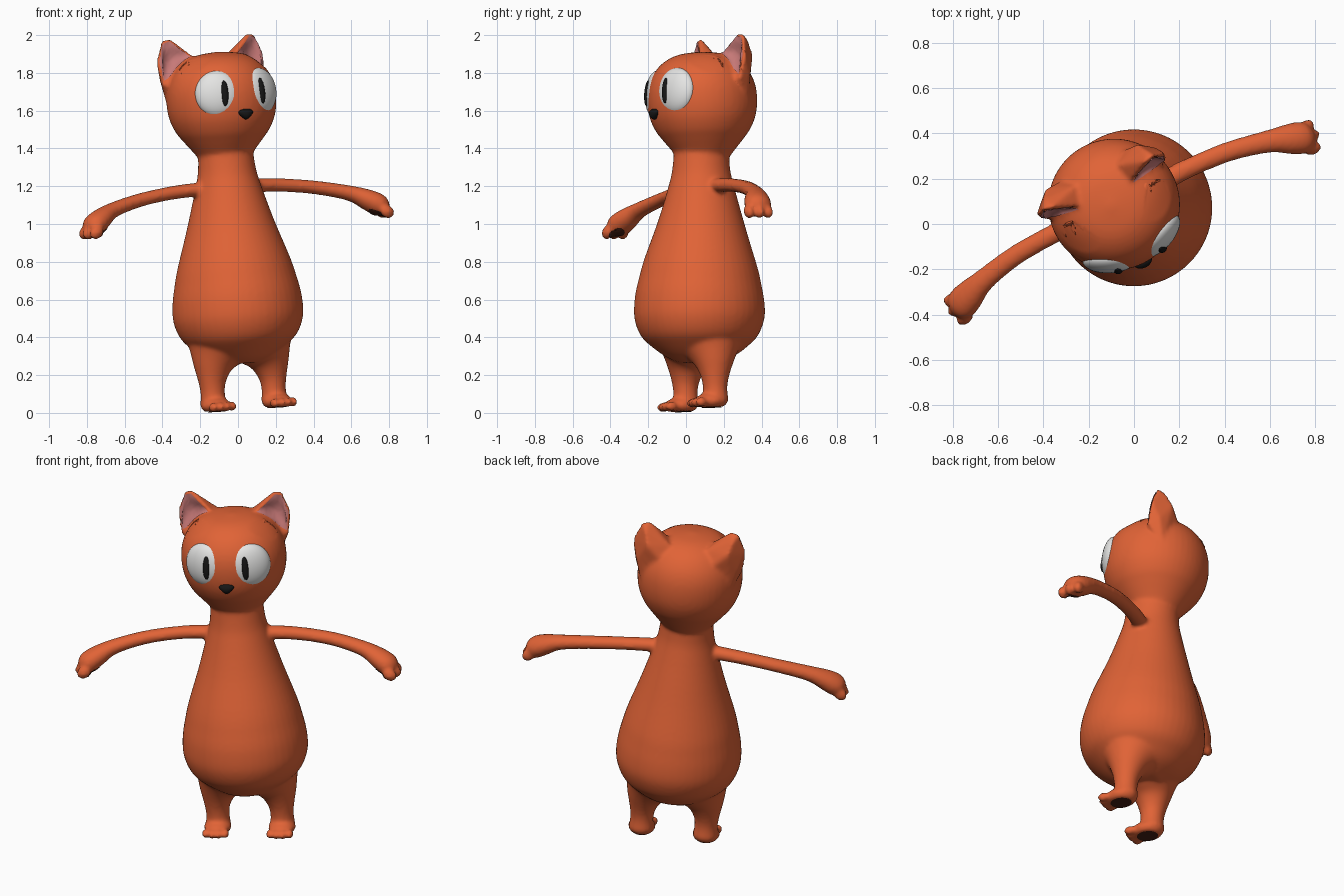
import bpy, bmesh, math
from mathutils import Matrix, Vector

if "Cube" in bpy.data.objects:
    bpy.data.objects.remove(bpy.data.objects["Cube"])

# Whole figure is turned and leans slightly to one side
POSE = (Matrix.Translation((0.052, 0.043, 0)) @ Matrix.Rotation(math.radians(26), 4, 'Z')
        @ Matrix.Rotation(math.radians(-3.7), 4, 'Y'))


def material(name, rgb):
    m = bpy.data.materials.new(name)
    m.diffuse_color = (*rgb, 1)
    m.use_nodes = True
    m.node_tree.nodes["Principled BSDF"].inputs["Base Color"].default_value = m.diffuse_color
    return m


ORANGE = material("orange_fur", (0.75, 0.125, 0.037))
WHITE = material("eye_white", (0.78, 0.78, 0.77))
BLACK = material("black", (0.008, 0.008, 0.008))
PINK = material("ear_pink", (0.57, 0.19, 0.185))
BROWN = material("pad_brown", (0.06, 0.014, 0.007))


def add_object(name, bm, mat):
    bmesh.ops.recalc_face_normals(bm, faces=bm.faces[:])
    me = bpy.data.meshes.new(name)
    bm.to_mesh(me)
    bm.free()
    me.materials.append(mat)
    me.shade_smooth()
    ob = bpy.data.objects.new(name, me)
    bpy.context.collection.objects.link(ob)
    ob.matrix_world = POSE
    return ob


def catmull(pts, n=4):
    pts = [Vector(p) for p in pts]
    out = []
    for i in range(len(pts) - 1):
        a, b, c, d = pts[max(i - 1, 0)], pts[i], pts[i + 1], pts[min(i + 2, len(pts) - 1)]
        for k in range(n):
            t = k / n
            out.append(0.5 * (2 * b + (c - a) * t + (2 * a - 5 * b + 4 * c - d) * t * t
                              + (3 * b - a - 3 * c + d) * t ** 3))
    return out + [pts[-1]]


def tube(bm, rings, flat=1.0, seg=32):
    """Capped tube through (x, y, z, radius) points."""
    rings = catmull(rings)
    loops = []
    for i, p in enumerate(rings):
        t = (rings[min(i + 1, len(rings) - 1)] - rings[max(i - 1, 0)]).to_3d().normalized()
        u = t.cross(Vector((0, 1, 0))).normalized()
        v = u.cross(t)
        loops.append([bm.verts.new(p.to_3d() + max(p[3], 0.004) * (
            u * flat * math.cos(a) + v * math.sin(a)))
            for a in (2 * math.pi * k / seg for k in range(seg))])
    for a, b in zip(loops, loops[1:]):
        for k in range(seg):
            j = (k + 1) % seg
            bm.faces.new((a[k], a[j], b[j], b[k]))
    bm.faces.new(loops[0])
    bm.faces.new(loops[-1])


def ball(bm, center, radii, rot=Matrix(), seg=24):
    m = Matrix.Translation(center) @ rot @ Matrix.Diagonal((*radii, 1))
    return bmesh.ops.create_uvsphere(bm, u_segments=seg, v_segments=seg // 2 + 2,
                                     radius=1, matrix=m)["verts"]


body = bmesh.new()

# Torso: pear-shaped profile (height, radius, depth offset)
torso = [(0.265, 0.10, 0.045), (0.30, 0.18, 0.045), (0.35, 0.25, 0.046), (0.41, 0.31, 0.047),
         (0.5, 0.344, 0.048), (0.6, 0.343, 0.05), (0.7, 0.324, 0.055), (0.8, 0.298, 0.06),
         (1.0, 0.232, 0.072), (1.2, 0.174, 0.08), (1.3, 0.152, 0.083), (1.45, 0.142, 0.09)]
tube(body, [(0, y, z, r) for z, r, y in torso], seg=48)

# Head: rounded, slightly flat on top
head = [(1.36, 0.14), (1.40, 0.172), (1.45, 0.213), (1.5, 0.25), (1.57, 0.28), (1.65, 0.291),
        (1.73, 0.284), (1.80, 0.256), (1.86, 0.204), (1.9, 0.125), (1.916, 0.01)]
tube(body, [(0, 0.1, z, r) for z, r in head], seg=48)

# Ear outline: inner base, two tip points, outer edge, lower corner
EAR = [(0.105, 0.15, 1.885), (0.232, 0.21, 2.004), (0.278, 0.215, 1.992),
       (0.318, 0.205, 1.88), (0.303, 0.175, 1.755)]
EAR_BACK = [(0.25, 0.255, 1.97), (0.225, 0.295, 1.89), (0.285, 0.245, 1.78), (0.25, 0.25, 1.65),
            (0.10, 0.25, 1.885), (0.11, 0.30, 1.78), (0.15, 0.15, 1.72)]

for s in (-1, 1):
    # Legs, feet and toes
    tube(body, [(s * 0.18, 0.04, 0.05, 0.07), (s * 0.18, 0.04, 0.12, 0.064),
                (s * 0.178, 0.042, 0.19, 0.077), (s * 0.165, 0.045, 0.27, 0.112),
                (s * 0.135, 0.047, 0.35, 0.168), (s * 0.11, 0.047, 0.42, 0.2)])
    foot = ball(body, (s * 0.18, 0.012, 0.05), (0.076, 0.092, 0.045))
    for k in (-1.5, -0.5, 0.5, 1.5):
        foot += ball(body, (s * 0.18 + k * 0.037, -0.082 + 0.008 * abs(k), 0.043),
                     (0.021, 0.034, 0.026), seg=14)
    for v in foot:
        v.co.z = max(v.co.z, 0.02)
    # Arms, hands and fingers
    tube(body, [(s * x, y, z, r) for x, y, z, r in (
        (0.08, 0.075, 1.195, 0.046), (0.2, 0.095, 1.195, 0.045), (0.35, 0.10, 1.185, 0.043),
        (0.53, 0.088, 1.16, 0.044), (0.70, 0.052, 1.12, 0.05), (0.79, 0.02, 1.078, 0.068),
        (0.845, -0.002, 1.045, 0.07), (0.875, -0.012, 1.022, 0.042))], flat=0.82)
    for k in (-1, 0, 1):
        ball(body, (s * (0.866 + 0.01 * (k == 0) + 0.008 * k), -0.012 + k * 0.052, 1.012),
             (0.042, 0.026, 0.034), Matrix.Rotation(s * 0.6, 4, 'Y'), seg=14)
    # Ears
    verts = [body.verts.new((s * x, y, z)) for x, y, z in EAR + EAR_BACK]
    bmesh.ops.convex_hull(body, input=verts)

# Fuse everything into one smooth skin
skin = add_object("body", body, ORANGE)
rm = skin.modifiers.new("fuse", 'REMESH')
rm.mode = 'VOXEL'
rm.voxel_size = 0.011
rm.use_smooth_shade = True
sm = skin.modifiers.new("soften", 'SMOOTH')
sm.factor = 0.5
sm.iterations = 6
bpy.context.view_layer.update()
baked = bpy.data.meshes.new_from_object(skin.evaluated_get(bpy.context.evaluated_depsgraph_get()))
skin.modifiers.clear()
skin.data = baked
baked.materials.clear()
baked.materials.append(ORANGE)

# Hollow the front of each ear
A, B, C = (Vector((EAR[i][0], EAR[i][2])) for i in (0, 2, 4))


def cross2(p, q):
    return p.x * q.y - p.y * q.x


area = cross2(B - A, C - A)
for v in baked.vertices:
    p = Vector((abs(v.co.x), v.co.z))
    w = [cross2(B - p, C - p) / area, cross2(C - p, A - p) / area, cross2(A - p, B - p) / area]
    if min(w) > 0 and v.normal.y < -0.2 and v.co.y < 0.23:
        v.co.y += 0.03 * min(1, 30 * w[0] * w[1] * w[2])
baked.shade_smooth()


def plate(name, corners, mat, offset=0.005):
    """Thin patch laid onto the skin."""
    bm = bmesh.new()
    bm.faces.new([bm.verts.new(c) for c in corners])
    bmesh.ops.triangulate(bm, faces=bm.faces[:])
    bmesh.ops.subdivide_edges(bm, edges=bm.edges[:], cuts=7, use_grid_fill=True)
    ob = add_object(name, bm, mat)
    w = ob.modifiers.new("wrap", 'SHRINKWRAP')
    w.target = skin
    w.wrap_mode = 'ABOVE_SURFACE'
    w.offset = offset


def oval(c, rx, ry, tilt=0.0):
    return [(c[0] + rx * math.cos(a), c[1] + ry * math.sin(a), c[2] + rx * math.cos(a) * tilt)
            for a in (2 * math.pi * k / 16 for k in range(16))]


for s, side in ((-1, "left"), (1, "right")):
    # Inner ear
    rim = [Vector((s * x, y - 0.005, z)) for x, y, z in EAR]
    mid = sum(rim, Vector()) / len(rim)
    plate(side + "_inner_ear", [mid + (p - mid) * 0.82 for p in rim], PINK)
    # Paw pads
    plate(side + "_sole", oval((s * 0.18, 0.015, 0.012), 0.05, 0.062), BROWN, 0.003)
    plate(side + "_palm", oval((s * 0.805, -0.03, 0.995), 0.042, 0.042, -s * 0.6), BROWN, 0.003)
    # Eye and slit pupil
    rot = Matrix.Rotation(math.radians(s * 23), 4, 'Z') @ Matrix.Rotation(math.radians(-6), 4, 'X')
    center = Vector((s * 0.124, -0.112, 1.70))
    bm = bmesh.new()
    ball(bm, center, (0.119, 0.057, 0.123), rot, 32)
    add_object(side + "_eye", bm, WHITE)
    bm = bmesh.new()
    ball(bm, center + rot @ Vector((s * -0.036, -0.046, -0.002)), (0.02, 0.017, 0.068), rot)
    add_object(side + "_pupil", bm, BLACK)

# Nose: wide on top, pointed below
bm = bmesh.new()
for v in ball(bm, (0, 0, 0), (1, 1, 1), seg=20):
    v.co.x *= 0.72 + 0.4 * v.co.z
    v.co = Vector((v.co.x * 0.052, -0.185 + v.co.y * 0.026, 1.585 + v.co.z * 0.028))
add_object("nose", bm, BLACK)
